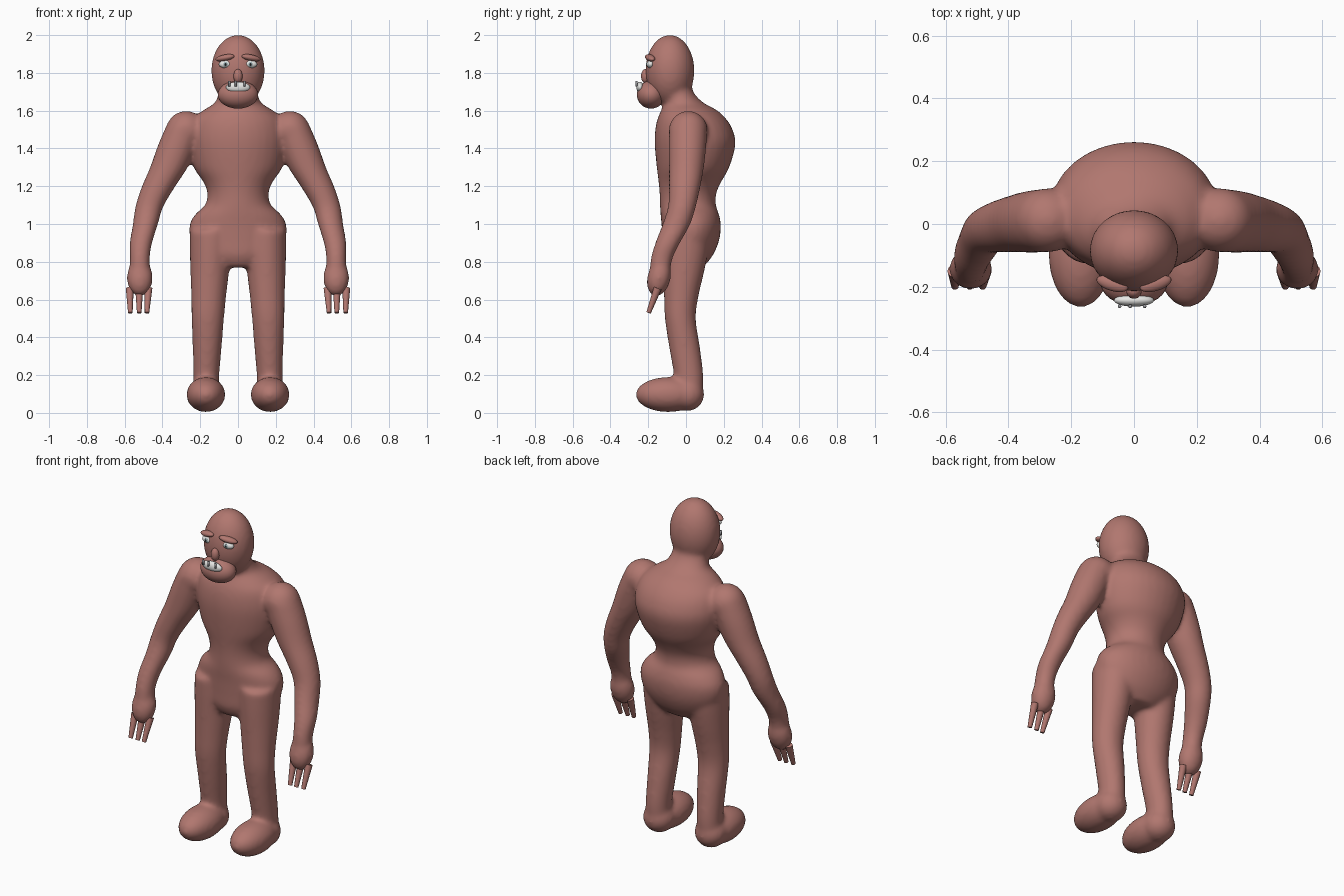
import bpy, bmesh, math
from mathutils import Vector, Matrix

if "Cube" in bpy.data.objects:
    bpy.data.objects.remove(bpy.data.objects["Cube"])


def material(name, rgb):
    m = bpy.data.materials.new(name)
    m.diffuse_color = (*rgb, 1)
    m.use_nodes = True
    m.node_tree.nodes["Principled BSDF"].inputs["Base Color"].default_value = m.diffuse_color
    return m


SKIN = material("skin", (0.44, 0.185, 0.16))
WHITE = material("white", (0.8, 0.8, 0.78))
GREY = material("tooth_grey", (0.3, 0.3, 0.32))
IRIS = material("iris_blue_grey", (0.3, 0.42, 0.45))
DARK = material("pupil_dark", (0.02, 0.02, 0.02))


def finish(name, bm, mat):
    bmesh.ops.recalc_face_normals(bm, faces=bm.faces)
    me = bpy.data.meshes.new(name)
    bm.to_mesh(me)
    bm.free()
    me.materials.append(mat)
    for p in me.polygons:
        p.use_smooth = True
    ob = bpy.data.objects.new(name, me)
    bpy.context.collection.objects.link(ob)
    return ob


def add_ball(bm, c, r, rot=None, seg=32):
    m = Matrix.Translation(c) @ (rot or Matrix()) @ Matrix.Diagonal((*r, 1))
    bmesh.ops.create_uvsphere(bm, u_segments=seg, v_segments=seg // 2, radius=1, matrix=m)


def ball(name, c, r, mat, rot=None, seg=24):
    bm = bmesh.new()
    add_ball(bm, c, r, rot, seg)
    return finish(name, bm, mat)


def smooth_rows(rows, n=4):
    """Catmull-Rom interpolation of cross-section rows."""
    v = [Vector(r) for r in rows]
    out = []
    for i in range(len(v) - 1):
        a, b, c, d = v[max(i - 1, 0)], v[i], v[i + 1], v[min(i + 2, len(v) - 1)]
        for k in range(n):
            t = k / n
            out.append(0.5 * (2 * b + (c - a) * t + (2 * a - 5 * b + 4 * c - d) * t * t
                              + (3 * b - a - 3 * c + d) * t ** 3))
    return out + [v[-1]]


def add_loft(bm, rows, seg=32):
    """Closed body through horizontal ellipses (x, y, z, rx, ry)."""
    rings = []
    for x, y, z, rx, ry in smooth_rows(rows):
        rings.append([bm.verts.new((x + rx * math.cos(2 * math.pi * i / seg),
                                    y + ry * math.sin(2 * math.pi * i / seg), z))
                      for i in range(seg)])
    for a, b in zip(rings, rings[1:]):
        for i in range(seg):
            j = (i + 1) % seg
            bm.faces.new((a[i], a[j], b[j], b[i]))
    bm.faces.new(rings[0][::-1])
    bm.faces.new(rings[-1])


def add_cone(bm, a, b, r1, r2, seg=12):
    a, b = Vector(a), Vector(b)
    rot = (b - a).to_track_quat('Z', 'Y').to_matrix().to_4x4()
    bmesh.ops.create_cone(bm, cap_ends=True, segments=seg, radius1=r1, radius2=r2,
                          depth=(b - a).length, matrix=Matrix.Translation((a + b) / 2) @ rot)


# Body: torso, neck, head, arms and legs fused into one skin
bm = bmesh.new()
add_loft(bm, [
    (0, 0.00, 0.77, 0.12, 0.09), (0, 0.01, 0.83, 0.21, 0.13), (0, 0.025, 0.91, 0.25, 0.15),
    (0, 0.028, 0.99, 0.258, 0.157), (0, 0.02, 1.05, 0.228, 0.155), (0, 0.01, 1.10, 0.175, 0.148),
    (0, 0.01, 1.16, 0.162, 0.15), (0, 0.02, 1.22, 0.182, 0.165), (0, 0.037, 1.30, 0.235, 0.192),
    (0, 0.048, 1.42, 0.265, 0.214), (0, 0.042, 1.50, 0.26, 0.205), (0, 0.03, 1.56, 0.235, 0.18),
    (0, 0.015, 1.605, 0.18, 0.145), (0, -0.01, 1.64, 0.125, 0.105),
    (0, -0.04, 1.69, 0.105, 0.085), (0, -0.06, 1.75, 0.10, 0.08)])
add_ball(bm, (0, -0.085, 1.812), (0.142, 0.13, 0.19))
for s in (-1, 1):
    # arm
    add_loft(bm, [
        (s * 0.28, 0.01, 1.52, 0.10, 0.10), (s * 0.318, 0.008, 1.42, 0.105, 0.10),
        (s * 0.366, 0.002, 1.30, 0.10, 0.093), (s * 0.425, -0.008, 1.19, 0.088, 0.083),
        (s * 0.47, -0.022, 1.09, 0.074, 0.074), (s * 0.49, -0.05, 1.00, 0.067, 0.074),
        (s * 0.514, -0.097, 0.90, 0.06, 0.066), (s * 0.52, -0.128, 0.82, 0.053, 0.058),
        (s * 0.52, -0.14, 0.74, 0.055, 0.055)])
    add_ball(bm, (s * 0.275, 0.012, 1.497), (0.105, 0.103, 0.102))
    # hand
    add_ball(bm, (s * 0.52, -0.143, 0.715), (0.069, 0.062, 0.10),
             Matrix.Rotation(-0.25, 4, 'X'))
    # leg
    add_loft(bm, [
        (s * 0.17, 0.018, 0.09, 0.068, 0.072), (s * 0.168, 0.014, 0.20, 0.069, 0.078),
        (s * 0.163, -0.008, 0.35, 0.077, 0.082), (s * 0.16, -0.03, 0.50, 0.086, 0.082),
        (s * 0.155, -0.025, 0.62, 0.093, 0.092), (s * 0.15, -0.013, 0.74, 0.102, 0.108),
        (s * 0.145, -0.004, 0.86, 0.11, 0.122), (s * 0.14, 0.0, 0.97, 0.115, 0.128)])
    # foot
    add_ball(bm, (s * 0.17, -0.095, 0.097), (0.103, 0.172, 0.093))
    add_ball(bm, (s * 0.17, 0.005, 0.097), (0.09, 0.092, 0.088))
body = finish("body", bm, SKIN)
re = body.modifiers.new("fuse", 'REMESH')
re.mode = 'VOXEL'
re.voxel_size = 0.012
re.use_smooth_shade = True
sm = body.modifiers.new("blend", 'SMOOTH')
sm.factor = 0.5
sm.iterations = 12

# Fingers
for s, side in ((-1, "left"), (1, "right")):
    bm = bmesh.new()
    for top, tip in ((0.474, 0.482), (0.523, 0.523), (0.573, 0.570)):
        add_cone(bm, (s * top, -0.15, 0.66), (s * tip, -0.198, 0.53), 0.021, 0.012)
    finish(side + "_fingers", bm, SKIN)
    bpy.context.view_layer.objects.active = bpy.data.objects[side + "_fingers"]
    bpy.context.object.select_set(True)
    bpy.ops.object.shade_smooth_by_angle(angle=math.radians(40))
    bpy.context.object.select_set(False)

    # Eye and drooping brow
    ball(side + "_eye", (s * 0.066, -0.188, 1.846), (0.036, 0.02, 0.021), WHITE)
    ball(side + "_iris", (s * 0.066, -0.205, 1.846), (0.012, 0.005, 0.012), IRIS, seg=16)
    ball(side + "_pupil", (s * 0.066, -0.209, 1.846), (0.006, 0.003, 0.006), DARK, seg=12)
    ball(side + "_brow", (s * 0.069, -0.19, 1.88), (0.053, 0.023, 0.017), SKIN,
         Matrix.Rotation(s * 0.3, 4, 'Z') @ Matrix.Rotation(s * 0.18, 4, 'Y'))

# Nose, jaw and mouth
ball("nose", (0, -0.215, 1.783), (0.024, 0.023, 0.037), SKIN)
ball("jaw", (0, -0.185, 1.685), (0.107, 0.075, 0.074), SKIN, seg=32)
ball("mouth", (0, -0.243, 1.724), (0.064, 0.02, 0.029), WHITE)
bm = bmesh.new()
for x in (-0.046, -0.012, 0.034):
    add_cone(bm, (x, -0.262, 1.728), (x, -0.262, 1.756), 0.006, 0.006, 10)
finish("teeth", bm, GREY)
